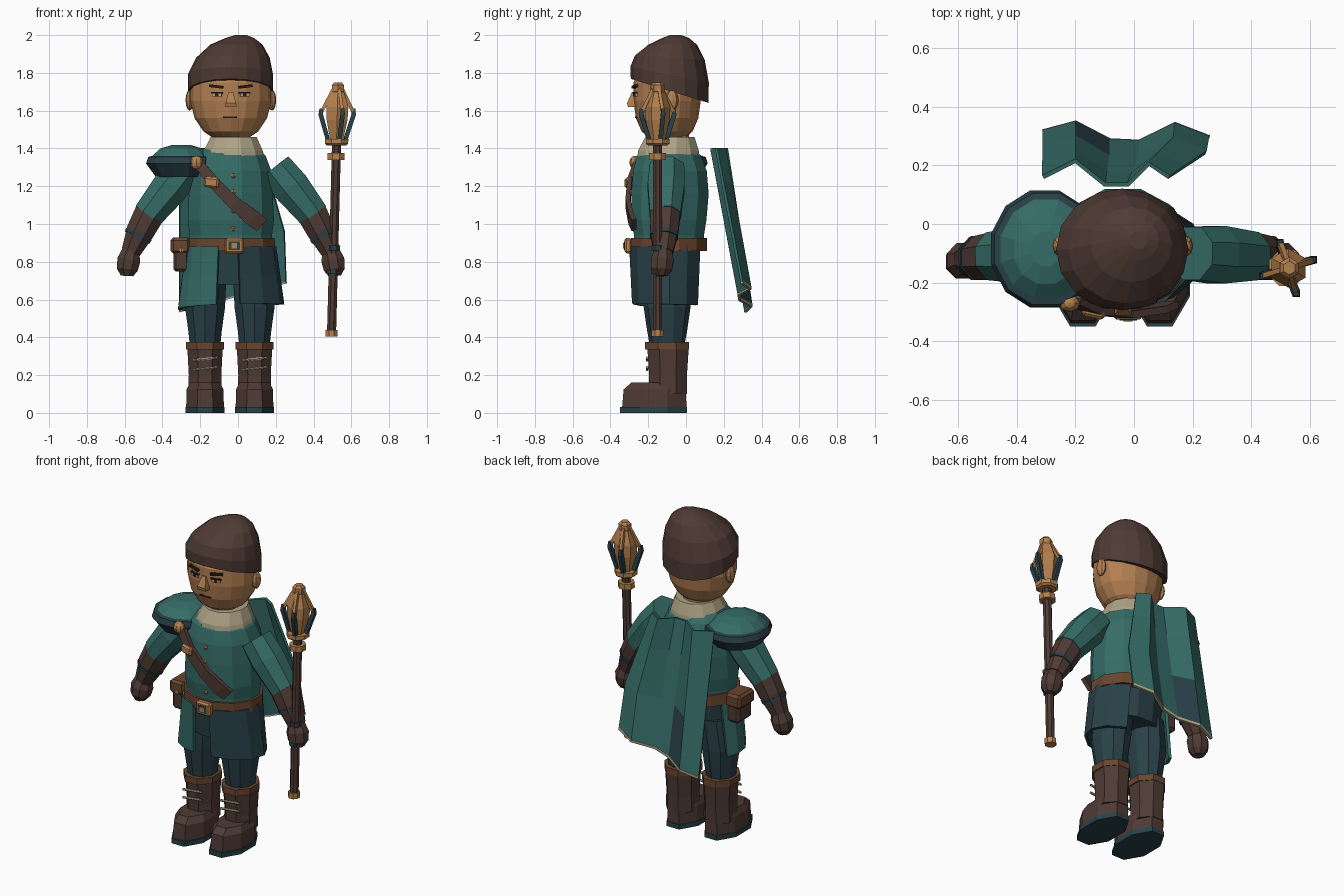
import bpy, bmesh, math
from mathutils import Vector, Matrix

old = bpy.data.objects.get("Cube")
if old:
    bpy.data.objects.remove(old, do_unlink=True)

CX, CY = -0.038, -0.09   # body axis


def material(name, rgb):
    m = bpy.data.materials.new(name)
    m.use_nodes = True
    m.diffuse_color = (*rgb, 1)
    m.node_tree.nodes["Principled BSDF"].inputs["Base Color"].default_value = (*rgb, 1)
    return m


TEAL = material("teal cloth", (.036, .15, .135))
NAVY = material("dark slate cloth", (.022, .052, .066))
BROWN = material("dark brown leather", (.078, .043, .034))
BELT = material("belt leather", (.14, .06, .028))
GOLD = material("brass", (.46, .22, .075))
SKIN = material("skin", (.45, .215, .085))
CREAM = material("cream linen", (.43, .37, .24))
INK = material("dark hair", (.022, .012, .009))


def finish(name, bm, mats, rule=None, thick=0):
    bmesh.ops.recalc_face_normals(bm, faces=bm.faces)
    if rule:
        for f in bm.faces:
            f.material_index = rule(f.calc_center_median())
    me = bpy.data.meshes.new(name)
    bm.to_mesh(me)
    bm.free()
    for m in mats:
        me.materials.append(m)
    ob = bpy.data.objects.new(name, me)
    bpy.context.collection.objects.link(ob)
    if thick:
        mod = ob.modifiers.new("Thickness", 'SOLIDIFY')
        mod.thickness, mod.offset = thick, 0
    return ob


def skin(name, rows, mats, closed=True, rule=None, thick=0):
    """Bridge rows of points; closed rows form a capped solid."""
    bm = bmesh.new()
    rows = [[bm.verts.new(p) for p in r] for r in rows]
    n = len(rows[0])
    for a, b in zip(rows, rows[1:]):
        for i in range(n if closed else n - 1):
            j = (i + 1) % n
            bm.faces.new((a[i], a[j], b[j], b[i]))
    if closed:
        bm.faces.new(rows[0])
        bm.faces.new(rows[-1])
    return finish(name, bm, mats, rule, thick)


def loft(name, rings, mat, n=12, phase=0.5, rule=None):
    """Stack of level ellipses (x, y, z, rx, ry, slope along y)."""
    rows = []
    for x, y, z, rx, ry, *s in rings:
        slope = s[0] if s else 0
        k = 1 / math.cos(math.pi / n) if phase else 1
        angs = [2 * math.pi * (i + phase) / n for i in range(n)]
        rows.append([(x + k * rx * math.cos(a), y + k * ry * math.sin(a),
                      z + slope * k * ry * math.sin(a)) for a in angs])
    return skin(name, rows, mat if isinstance(mat, list) else [mat], rule=rule)


def tube(name, path, radii, mat, n=8):
    """Round limb or rod along a path."""
    path = [Vector(p) for p in path]
    rows = []
    for i, p in enumerate(path):
        d = (path[min(i + 1, len(path) - 1)] - path[max(i - 1, 0)]).normalized()
        u = d.cross(Vector((0, 1, 0))).normalized()
        v = d.cross(u)
        rows.append([p + radii[i] * (u * math.cos(a) + v * math.sin(a))
                     for a in (2 * math.pi * (k + .5) / n for k in range(n))])
    return skin(name, rows, [mat])


def box(name, at, size, mat, rot=(0, 0, 0), bevel=0):
    bm = bmesh.new()
    bmesh.ops.create_cube(bm, size=1, matrix=Matrix.Diagonal((*size, 1)))
    if bevel:
        bmesh.ops.bevel(bm, geom=bm.edges[:], offset=bevel, segments=1, affect='EDGES')
    ob = finish(name, bm, [mat])
    ob.location, ob.rotation_euler = at, rot
    return ob


def ball(name, at, size, mat, u=8, v=6):
    bm = bmesh.new()
    bmesh.ops.create_uvsphere(bm, u_segments=u, v_segments=v, radius=1,
                              matrix=Matrix.Diagonal((*size, 1)))
    ob = finish(name, bm, [mat])
    ob.location = at
    return ob


# Head, neck, collar and cap
loft("head", [(CX, -.095, 1.45, .085, .085), (CX, -.1, 1.49, .145, .135), (CX, -.1, 1.56, .192, .165),
              (CX, -.1, 1.65, .215, .178), (CX, -.1, 1.75, .212, .178), (CX, -.09, 1.85, .15, .13)],
     SKIN, 16, 0)
loft("neck", [(CX, -.07, 1.38, .09, .085), (CX, -.07, 1.52, .085, .08)], SKIN, 10)
loft("collar", [(-.028, -.093, 1.35, .17, .165), (-.025, -.093, 1.39, .155, .16), (-.023, -.085, 1.46, .122, .13)], CREAM, 12)
loft("cap", [(-.04, -.087, 1.705, .226, .205, -.31), (-.04, -.087, 1.79, .226, .208, -.2),
             (-.027, -.086, 1.88, .195, .185, -.06), (-.008, -.07, 1.95, .138, .128, 0),
             (.01, -.055, 1.985, .075, .07, 0), (.015, -.055, 2, .03, .03, 0)], BROWN, 16, 0)

# Face
loft("nose", [(CX, -.272, 1.62, .03, .035), (CX, -.274, 1.64, .028, .038),
              (CX, -.272, 1.7, .012, .014)], SKIN, 4)
box("mouth", (CX - .005, -.263, 1.566, ), (.075, .012, .007), INK)
for s, side in ((-1, "right"), (1, "left")):
    x = CX + s * .073
    turn = s * .25
    box(side + "_eye", (x, -.268, 1.685), (.05, .012, .018), CREAM, (0, 0, turn))
    box(side + "_pupil", (x, -.271, 1.685), (.018, .012, .018), INK, (0, 0, turn))
    box(side + "_eyelid", (x, -.27, 1.696), (.062, .014, .008), INK, (0, 0, turn))
    box(side + "_brow", (x + s * .005, -.271, 1.728), (.075, .016, .014), INK, (0, -s * .12, turn))
    ball(side + "_ear", (CX + s * .218, -.075, 1.655), (.022, .035, .055), SKIN)

# Torso, belt and fastenings
loft("tunic", [(CX, CY, .86, .222, .185), (CX, CY, .94, .218, .185), (CX, CY, 1.02, .228, .198),
               (CX, CY + .005, 1.16, .222, .205), (CX, CY + .005, 1.28, .215, .195),
               (CX, CY, 1.36, .185, .17), (CX, CY, 1.4, .14, .135)], TEAL, 12)
loft("belt", [(CX, CY, .857, .235, .2), (CX, CY, .927, .232, .2)], BELT, 12)
box("buckle", (-.02, -.306, .885), (.1, .04, .08), GOLD, bevel=.01)
box("buckle_gap", (-.02, -.326, .885), (.06, .006, .045), NAVY)
box("buckle_pin", (-.02, -.329, .885), (.03, .008, .028), GOLD)
for i, z in enumerate((1.255, 1.17, 1.07, .975)):
    ball("button_%d" % (i + 1), (-.025, -.287 if 1 < z < 1.2 else -.28, z), (.014, .014, .014), GOLD, 6, 4)

# Cross strap with its clasp and slide
strap = [(-.2, -.265, 1.31), (-.13, -.298, 1.22), (-.02, -.308, 1.11), (.08, -.292, 1.03), (.125, -.275, .995)]
across = Vector((.03, 0, .032))
skin("cross_strap", [[Vector(p) + across * w, Vector(p) - across * w]
                     for p, w in zip(strap, (.6, .7, .8, 1, .9))], [BROWN], False, thick=.025)
ball("strap_clasp", (-.22, -.27, 1.325), (.036, .03, .036), GOLD)
box("strap_slide", (-.14, -.305, 1.22), (.08, .03, .055), GOLD, (0, .1, -.2), .01)

# Hips and coat skirts
loft("hips", [(CX, -.1, .68, .2, .15), (CX, -.1, .88, .21, .172)], NAVY, 12)


def skirt(name, a0, a1, low, lift, mat):
    rows = []
    for t in (0, .5, 1):
        row = []
        for i in range(6):
            a = math.radians(a0 + (a1 - a0) * i / 5)
            row.append((CX + (.232 + .043 * t) * math.cos(a), -.1 + (.195 - .015 * t) * math.sin(a),
                        .88 + (low + lift * (1 - i / 5) - .88) * t))
        rows.append(row)
    skin(name, rows, [mat], False, thick=.018)


skirt("left_coat_skirt", 280, 420, .57, .01, NAVY)
skirt("right_coat_skirt", 254, 150, .54, .035, TEAL)

# Hip pouch
box("pouch", (-.3, -.1, .81), (.085, .14, .125), BROWN, bevel=.015)
box("pouch_flap", (-.305, -.1, .885), (.105, .155, .085), BELT, bevel=.015)
ball("pouch_stud", (-.3, -.18, .86), (.014, .01, .014), GOLD, 6, 4)

# Legs, boots and arms
for s, side in ((-1, "right"), (1, "left")):
    x = -.0435 + s * .131
    xt = -.0435 + s * .112
    loft(side + "_trouser_leg", [(x, -.1, .35, .08, .085), (x, -.1, .43, .088, .1),
                                 (x, -.1, .56, .106, .118), (xt, -.1, .75, .095, .13)], NAVY, 10)
    loft(side + "_sole", [(x, -.172, 0, .104, .178), (x, -.172, .03, .104, .178)], NAVY, 8)
    loft(side + "_boot_foot", [(x, -.168, .03, .1, .17), (x, -.165, .125, .097, .165),
                               (x, -.15, .16, .08, .14)], BROWN, 8)
    loft(side + "_boot_shaft", [(x, -.095, .1, .09, .1), (x, -.095, .2, .086, .1),
                                (x, -.095, .35, .094, .11)], BROWN, 8)
    loft(side + "_boot_cuff", [(x, -.1, .335, .1, .116), (x, -.1, .375, .1, .116)], BELT, 8)
    for i, z in enumerate((.235, .285)):
        tube("%s_boot_lace_%d" % (side, i + 1), [(x - .065, -.205, z - .007), (x + .065, -.205, z + .007)],
             (.007, .007), CREAM, 6)

    def arm(off, y, z):
        return (CX + s * off, y, z)

    tube(side + "_sleeve", [arm(.235, -.1, 1.3), arm(.32, -.105, 1.195), arm(.44, -.11, 1.045)],
         (.098, .106, .088), TEAL)
    tube(side + "_forearm", [arm(.425, -.11, 1.065), arm(.48, -.115, .96), arm(.53, -.12, .85)],
         (.088, .08, .055), BROWN)
    tube(side + "_forearm_strap", [arm(.487, -.116, .946), arm(.495, -.117, .93)], (.081, .079), NAVY)
    tube(side + "_hand", [arm(.528, -.12, .87), arm(.54, -.125, .81), arm(.548, -.13, .76), arm(.55, -.13, .725)],
         (.045, .066, .06, .035), BROWN)

# Single shoulder guard: slate rim below, teal dome above
loft("shoulder_guard", [(-.3, -.085, 1.25, .135, .15), (-.305, -.085, 1.32, .182, .2),
                        (-.3, -.085, 1.355, .175, .19), (-.3, -.085, 1.36, .155, .168),
                        (-.3, -.085, 1.4, .11, .12), (-.3, -.085, 1.418, .05, .06)],
     [NAVY, TEAL], 12, rule=lambda c: int(c.z > 1.359))

# Folded cape with darker patches and a pale hem
top = [(-.31, .16), (-.2, .215), (-.1, .135), (-.02, .135), (.05, .205), (.12, .16)]
hem = [(-.31, .315), (-.2, .345), (-.085, .285), (.02, .28), (.14, .34), (.255, .295)]
cape = []
for t in (0, .25, .62, 1):
    w = min(1, 1.5 * t)
    cape.append([(a[0] + (b[0] - a[0]) * w, a[1] + (b[1] - a[1]) * t,
                  1.4 + (.54 + .27 * (b[0] + .31) - 1.4) * t) for a, b in zip(top, hem)])
skin("cape", cape, [TEAL, NAVY], False, thick=.015,
     rule=lambda c: int(c.z < .92 and (-.2 < c.x < -.09 or .08 < c.x < .18)))
tube("cape_hem", cape[-1], [.011] * len(hem), CREAM, 4)


# Mace held in the left hand
def haft(z):
    return (.495 + (z - .41) * .026, -.15, z)


def mace_part(name, profile, mat, n=8):
    loft(name, [(*haft(z), r, r) for z, r in profile], mat, n)


mace_part("mace_haft", [(.42, .024), (1.45, .024)], BROWN)
mace_part("mace_pommel", [(.405, .032), (.44, .032)], GOLD)
for i, z in enumerate((.735, .79, .86)):
    mace_part("mace_grip_band_%d" % (i + 1), [(z, .034), (z + .025, .034)], NAVY)
mace_part("mace_lower_collar", [(1.34, .045), (1.375, .045)], GOLD)
mace_part("mace_upper_collar", [(1.415, .05), (1.425, .062), (1.45, .062)], GOLD)
mace_part("mace_core", [(1.45, .035), (1.55, .055), (1.62, .058), (1.7, .032)], GOLD, 6)
mace_part("mace_finial", [(1.69, .022), (1.705, .032), (1.735, .032), (1.75, .02)], GOLD, 6)
for i in range(4):
    a = math.radians(18 + 90 * i)

    def rib(r, z):
        return Vector(haft(z)) + Vector((r * math.cos(a), r * math.sin(a), 0))

    tube("mace_rib_%d" % (i + 1), [rib(.025, 1.715), rib(.092, 1.585)], (.012, .013), GOLD, 4)
    tube("mace_flange_%d" % (i + 1), [rib(.09, 1.61), rib(.092, 1.58), rib(.05, 1.45)], (.013, .017, .016), NAVY, 4)
